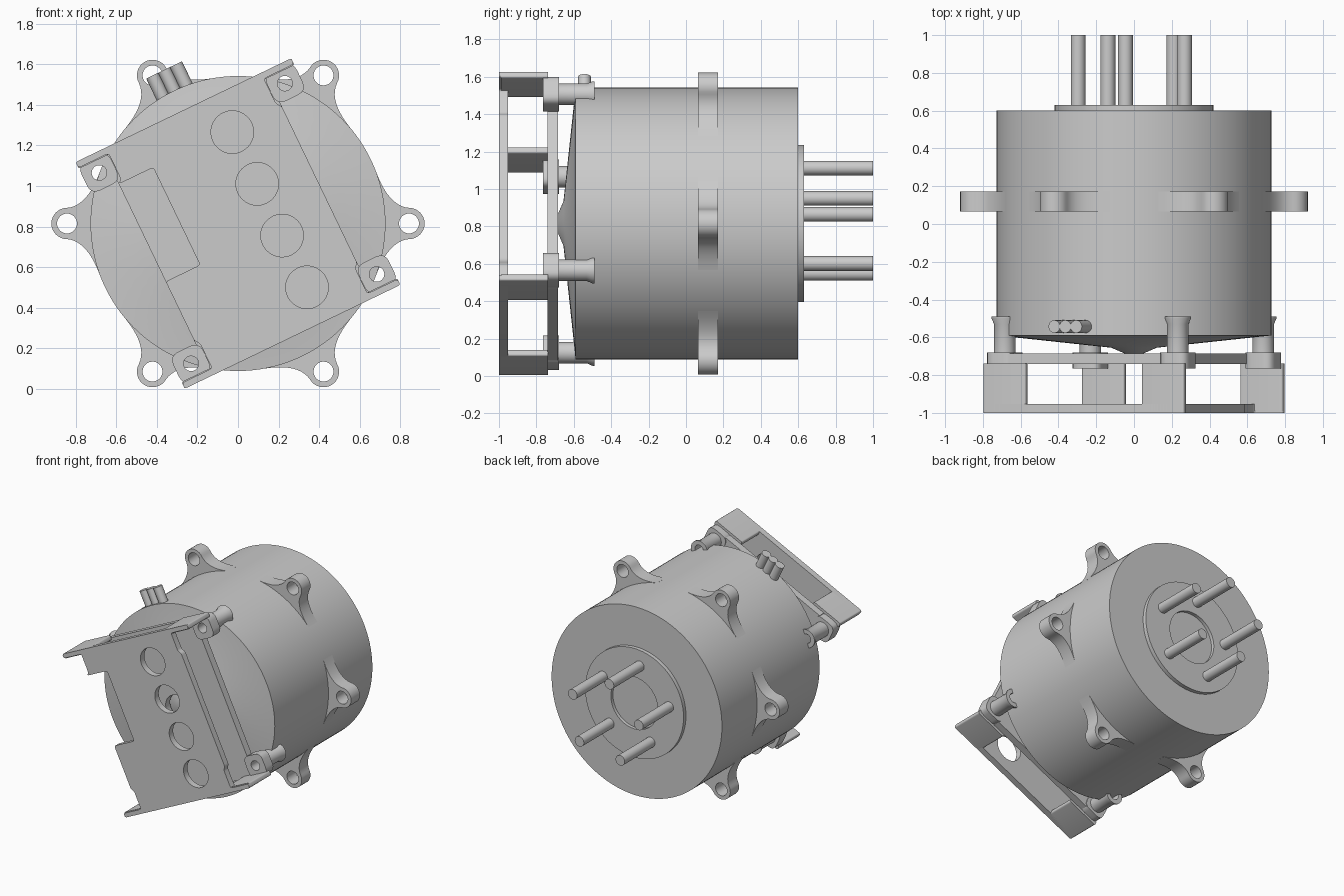
import bpy, bmesh
from math import sin, cos, pi, radians
from mathutils import Matrix, Vector

cube = bpy.data.objects.get("Cube")
if cube:
    bpy.data.objects.remove(cube)

gray = bpy.data.materials.new("plain_gray")
gray.use_nodes = True
gray.diffuse_color = (0.6, 0.6, 0.6, 1)
gray.node_tree.nodes["Principled BSDF"].inputs["Base Color"].default_value = gray.diffuse_color

AXIS = Matrix.Translation((0, 0, 0.815))


def turned(degrees):
    """Frame on the main axis, turned counter-clockwise seen from the front."""
    return AXIS @ Matrix.Rotation(-radians(degrees), 4, 'Y')


BRACKET = turned(25.7)


def finish(name, bm, matrix):
    bmesh.ops.remove_doubles(bm, verts=bm.verts, dist=1e-5)
    bmesh.ops.recalc_face_normals(bm, faces=bm.faces)
    bm.transform(matrix)
    mesh = bpy.data.meshes.new(name)
    bm.to_mesh(mesh)
    bm.free()
    mesh.materials.append(gray)
    obj = bpy.data.objects.new(name, mesh)
    bpy.context.collection.objects.link(obj)
    bpy.ops.object.select_all(action='DESELECT')
    obj.select_set(True)
    bpy.context.view_layer.objects.active = obj
    bpy.ops.object.shade_smooth_by_angle(angle=radians(30))
    return obj


def lathe(name, profile, matrix, steps=48):
    """Spin (radius, y) points about the y axis."""
    bm = bmesh.new()
    verts = [bm.verts.new((r, y, 0)) for r, y in profile]
    edges = [bm.edges.new(pair) for pair in zip(verts, verts[1:])]
    bmesh.ops.spin(bm, geom=verts + edges, cent=(0, 0, 0), axis=(0, 1, 0),
                   angle=2 * pi, steps=steps, use_merge=False)
    return finish(name, bm, matrix)


def circle(u, v, r, n=32):
    return [(u + r * cos(2 * pi * i / n), v + r * sin(2 * pi * i / n)) for i in range(n)]


def bend(a, b, c, n=6):
    """Quadratic curve from a to c pulled towards b."""
    a, b, c = Vector(a), Vector(b), Vector(c)
    return [tuple(a * (1 - t) ** 2 + b * 2 * t * (1 - t) + c * t * t)
            for t in (i / n for i in range(n + 1))]


def rounded(points, r):
    out = []
    for i, p in enumerate(points):
        p = Vector(p)
        ends = []
        for q in (points[i - 1], points[(i + 1) % len(points)]):
            d = Vector(q) - p
            ends.append(p + d.normalized() * min(r, d.length * 0.45))
        out += bend(ends[0], p, ends[1], 4)
    return out


def plate(name, loops, y0, y1, matrix):
    """Fill flat outlines (the first outer, the rest holes) from y0 to y1."""
    curve = bpy.data.curves.new(name, 'CURVE')
    curve.dimensions = '2D'
    curve.fill_mode = 'BOTH'
    curve.extrude = (y1 - y0) / 2
    for loop in loops:
        spline = curve.splines.new('POLY')
        spline.points.add(len(loop) - 1)
        for point, (u, v) in zip(spline.points, loop):
            point.co = (u, v, 0, 1)
        spline.use_cyclic_u = True
    temp = bpy.data.objects.new(name + "_outline", curve)
    bpy.context.collection.objects.link(temp)
    graph = bpy.context.evaluated_depsgraph_get()
    mesh = bpy.data.meshes.new_from_object(temp.evaluated_get(graph))
    bm = bmesh.new()
    bm.from_mesh(mesh)
    bpy.data.objects.remove(temp)
    bpy.data.curves.remove(curve)
    bpy.data.meshes.remove(mesh)
    stand = Matrix.Translation((0, (y0 + y1) / 2, 0)) @ Matrix.Rotation(pi / 2, 4, 'X')
    return finish(name, bm, matrix @ stand)


def box(u0, u1, v0, v1):
    return [(u0, v0), (u1, v0), (u1, v1), (u0, v1)]


# Main housing: shallow cone in front, raised ring with a recess behind
R = 0.727
lathe("housing", [(0, -0.685), (0.05, -0.685), (0.12, -0.655), (R, -0.59), (R, 0.6),
                  (0.42, 0.6), (0.42, 0.63), (0.2, 0.63), (0.2, 0.605), (0, 0.605)],
      AXIS, 128)

# Six mounting lugs that flare into the housing
HOLE = 0.843
foot = (R * cos(radians(20)), R * sin(radians(20)))
flare = bend(foot, (0.745, 0.085), (HOLE, 0.077), 10)
tip = [(HOLE + 0.077 * sin(a), 0.077 * cos(a)) for a in (pi * i / 16 for i in range(1, 16))]
lug = flare + tip + [(u, -v) for u, v in reversed(flare)] + [(0.62, -0.2), (0.62, 0.2)]
for i in range(6):
    plate(f"mounting_lug_{i + 1}", [lug, circle(HOLE, 0, 0.049)], 0.065, 0.172, turned(60 * i))

# Five rear contact pins
for i in range(5):
    lathe(f"contact_pin_{i + 1}", [(0, 0.6), (0.039, 0.6), (0.039, 1.0), (0, 1.0)],
          turned(26.6 + 72 * i) @ Matrix.Translation((0.3, 0, 0)), 24)

# Front cover with a side notch, four round windows and flared corners
right = [(0.59, -0.62), (0.59, -0.588), (0.425, -0.588), (0.425, -0.45), (0.445, -0.43),
         (0.445, 0.43), (0.425, 0.45), (0.425, 0.588), (0.59, 0.588), (0.59, 0.62)]
left = [(-u, v) for u, v in reversed(right)]
notch = [(-0.445, 0.43), (-0.257, 0.43), (-0.257, -0.103), (-0.445, -0.103)]
outline = right + left[:4] + notch + left[5:]
windows = [circle(0.17, 0.418 - 0.283 * i, 0.105, 48) for i in range(4)]
plate("front_cover", [rounded(outline, 0.015)] + windows, -1.0, -0.952, BRACKET)

# Base plate behind the cover
plate("base_plate", [box(-0.445, 0.445, -0.6, 0.6), circle(0, 0, 0.1)], -0.74, -0.685, BRACKET)

# Corner legs, screw ears and hollow posts
for su in (-1, 1):
    for sv in (-1, 1):
        tag = ("left" if su > 0 else "right") + ("_upper" if sv > 0 else "_lower")
        leg = [(su * u, sv * v) for u, v in box(0.34, 0.59, 0.583, 0.62)]
        plate("leg_" + tag, [rounded(leg, 0.012)], -0.99, -0.738, BRACKET)
        u, v = su * 0.508, sv * 0.522
        ear = rounded(box(u - 0.082, u + 0.082, v - 0.08, v + 0.08), 0.05)
        plate("screw_ear_" + tag, [ear, circle(u, v, 0.037)], -0.765, -0.68, BRACKET)
        lathe("post_" + tag, [(0.037, -0.7), (0.057, -0.7), (0.057, -0.53), (0.07, -0.5),
                              (0.07, -0.49), (0.037, -0.49), (0.037, -0.7)],
              BRACKET @ Matrix.Translation((u, 0, v)), 32)

# Three short terminals under the housing
for i in (-1, 0, 1):
    spot = Matrix.Translation((i * 0.064, -0.543, 0)) @ Matrix.Rotation(-pi / 2, 4, 'X')
    lathe(f"terminal_{i + 2}", [(0, -0.84), (0.034, -0.84), (0.034, -0.65), (0, -0.65)],
          BRACKET @ spot, 20)
